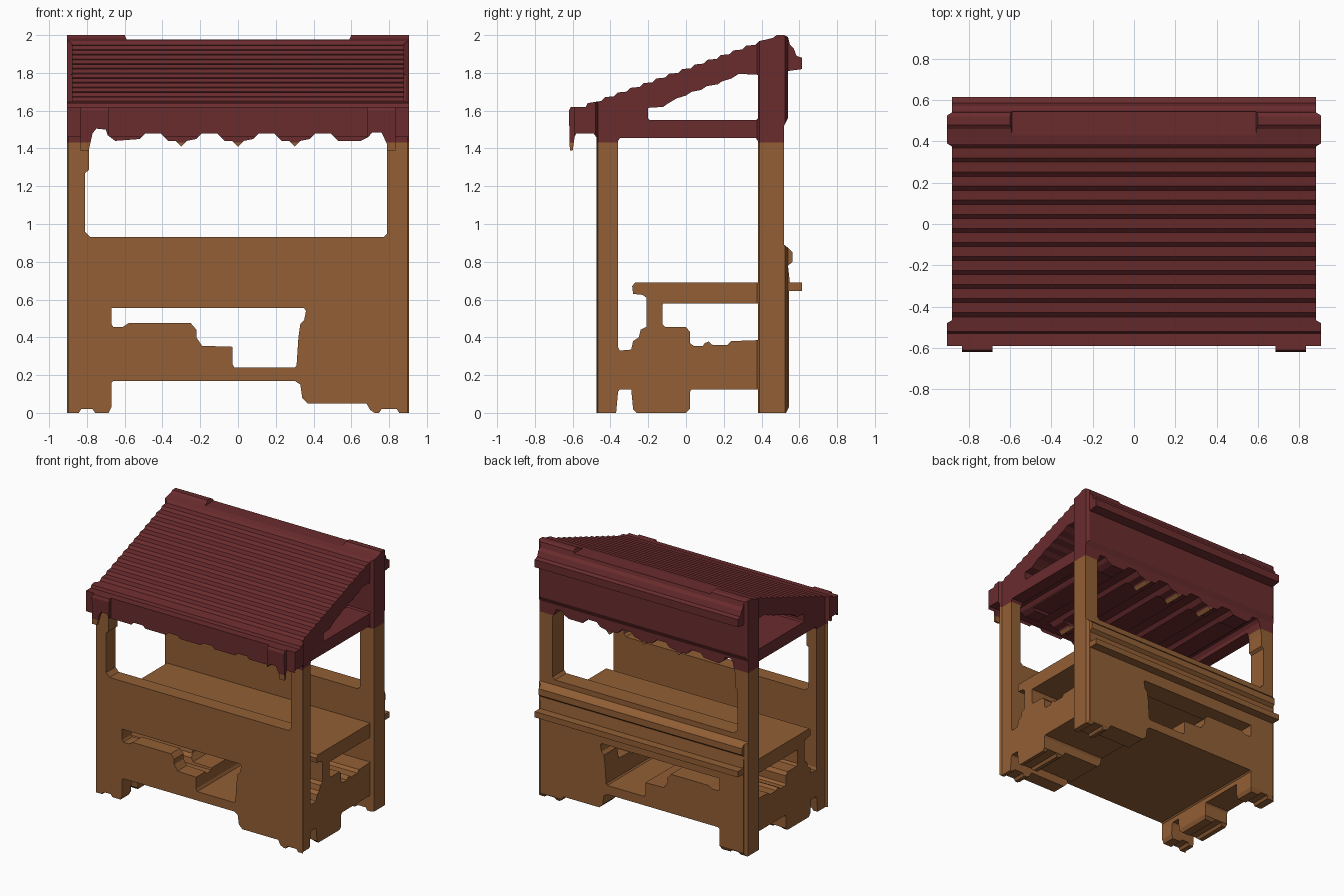
import bpy
import bmesh
from mathutils import Vector

cube = bpy.data.objects.get("Cube")
if cube:
    bpy.data.objects.remove(cube, do_unlink=True)


def material(name, rgb):
    mat = bpy.data.materials.new(name)
    mat.use_nodes = True
    mat.diffuse_color = (*rgb, 1)
    mat.node_tree.nodes["Principled BSDF"].inputs["Base Color"].default_value = (*rgb, 1)
    return mat


wood = material("warm brown wood", (0.287, 0.114, 0.036))
paint = material("dark red paint", (0.144, 0.025, 0.027))


def prism(name, outline, axis, half):
    """Extrude a 2D outline both ways along one axis."""
    place = {"x": lambda a, b, d: (d, a, b),
             "y": lambda a, b, d: (a, d, b),
             "z": lambda a, b, d: (a, b, d)}[axis]
    bm = bmesh.new()
    base = bm.faces.new([bm.verts.new(place(a, b, -half)) for a, b in outline])
    out = bmesh.ops.extrude_face_region(bm, geom=[base], use_keep_orig=True)
    moved = [g for g in out["geom"] if isinstance(g, bmesh.types.BMVert)]
    bmesh.ops.translate(bm, verts=moved, vec=Vector(place(0, 0, 2 * half)))
    bmesh.ops.recalc_face_normals(bm, faces=bm.faces[:])
    mesh = bpy.data.meshes.new(name)
    bm.to_mesh(mesh)
    bm.free()
    obj = bpy.data.objects.new(name, mesh)
    bpy.context.scene.collection.objects.link(obj)
    return obj


def combine(target, cutter, operation):
    """Apply one boolean and discard its cutter."""
    cutter.hide_render = True
    mod = target.modifiers.new("cut", "BOOLEAN")
    mod.operation, mod.solver, mod.object = operation, "EXACT", cutter
    bpy.context.view_layer.update()
    graph = bpy.context.evaluated_depsgraph_get()
    mesh = bpy.data.meshes.new_from_object(target.evaluated_get(graph))
    target.modifiers.clear()
    target.data = mesh
    bpy.data.objects.remove(cutter, do_unlink=True)


# Side profile: feet, counter ledge at the back, ridge, stepped roof, fascia
def slope(y):
    return 1.64 + (y + 0.5) * 0.364


steps = []
for i in range(13):
    y = 0.375 - 0.068 * i
    steps += [(y + 0.012, slope(y) + 0.01), (y - 0.008, slope(y) - 0.01)]

side = [(-.475, 0), (-.37, 0), (-.36, .11), (-.35, .125), (-.29, .125), (-.28, .02),
        (-.26, 0), (0, 0), (.02, .02), (.02, .11), (.03, .125), (.38, .125), (.38, 0),
        (.53, 0), (.545, .03), (.545, .645), (.615, .645), (.615, .69), (.55, .69),
        (.54, .78), (.565, .8), (.565, .85), (.545, .87), (.52, .89), (.52, 1.52),
        (.54, 1.56), (.54, 1.81), (.615, 1.82), (.615, 1.88), (.585, 1.89), (.57, 1.93),
        (.55, 1.95), (.54, 1.99), (.52, 2), (.48, 2), (.46, 1.985), (.42, 1.975)]
side += steps
side += [(-.52, 1.64), (-.53, 1.62), (-.61, 1.62), (-.62, 1.6), (-.615, 1.39),
         (-.6, 1.39), (-.59, 1.46), (-.58, 1.48), (-.49, 1.48), (-.475, 1.46)]
stall = prism("stall", side, "x", 1.2)

# Side openings: serving space, shelf space and gable
serving = [(-.36, .35), (-.35, .33), (-.29, .335), (-.28, .38), (-.25, .4), (-.24, .44),
           (-.21, .455), (-.21, .61), (-.23, .625), (-.28, .63), (-.285, .67),
           (-.27, .69), (.38, .69), (.38, 1.44), (.37, 1.455), (-.35, 1.455), (-.36, 1.44)]
shelf = [(-.12, .58), (.38, .58), (.38, .385), (.24, .38), (.22, .36), (.14, .36),
         (.12, .378), (.1, .37), (.09, .355), (.04, .355), (.02, .37), (.02, .43),
         (0, .455), (-.11, .455), (-.125, .47), (-.125, .57)]
gable = [(-.2, 1.56), (-.19, 1.55), (.37, 1.55), (.38, 1.56), (.38, 1.79), (.28, 1.795),
         (.24, 1.77), (.19, 1.755), (.17, 1.74), (.11, 1.73), (.08, 1.71), (.03, 1.7),
         (0, 1.68), (-.05, 1.665), (-.1, 1.635), (-.12, 1.62), (-.2, 1.615)]
for outline in (serving, shelf, gable):
    combine(stall, prism("side_opening", outline, "x", 1.4), "DIFFERENCE")

# Front profile: uneven feet and raised ridge ends
front = [(-.95, -.01), (-.85, -.01), (-.83, .02), (-.77, .02), (-.75, -.01), (-.69, -.01),
         (-.67, .03), (-.67, .16), (-.66, .17), (.3, .17), (.33, .15), (.34, .08),
         (.37, .05), (.68, .05), (.7, .015), (.74, -.01), (.76, .02), (.84, .02),
         (.86, -.01), (.95, -.01), (.95, 2.05), (.62, 2.05), (.59, 1.977),
         (-.59, 1.977), (-.62, 2.05), (-.95, 2.05)]
combine(stall, prism("front_outline", front, "y", 1), "INTERSECT")

# Front window, with a scalloped valance along its top
valance = [(.65, 1.44)]
for i in range(4):
    x = 0.45 - 0.3 * i
    valance += [(x + .08, 1.44), (x + .04, 1.48), (x - .04, 1.48), (x - .07, 1.45)]
    if i < 3:
        valance += [(x - .12, 1.44), (x - .15, 1.41), (x - .18, 1.44)]
window = [(-.81, .96), (-.78, .93), (.77, .93), (.79, .95), (.79, 1.42), (.76, 1.485),
          (.71, 1.485), (.69, 1.46)]
window += valance
window += [(-.65, 1.44), (-.69, 1.47), (-.7, 1.5), (-.75, 1.505), (-.77, 1.48),
           (-.79, 1.39), (-.79, 1.285), (-.81, 1.27)]
hatch = [(-.67, .555), (.35, .555), (.36, .54), (.35, .49), (.33, .47), (.32, .4),
         (.31, .25), (.3, .24), (-.02, .24), (-.03, .26), (-.03, .35), (-.19, .355),
         (-.22, .4), (-.22, .44), (-.25, .475), (-.58, .475), (-.61, .455),
         (-.66, .455), (-.67, .47)]
for outline in (window, hatch):
    combine(stall, prism("front_opening", outline, "y", 1.2), "DIFFERENCE")

# Plan: wider ends at the back posts and fascia, two front tabs
half_plan = [(.685, -.65), (.833, -.65), (.833, -.59), (.905, -.59), (.905, -.48),
             (.88, -.465), (.88, .375), (.905, .39), (.905, .525), (.88, .54), (.88, .66)]
half_plan.insert(0, (.685, -.59))
plan = half_plan + [(-x, y) for x, y in reversed(half_plan)]
combine(stall, prism("plan_outline", plan, "z", 2.5), "INTERSECT")


def part(name, mat, *planes):
    """Copy the region of the stall behind the given planes."""
    bm = bmesh.new()
    bm.from_mesh(stall.data)
    bmesh.ops.triangulate(bm, faces=bm.faces[:])
    for point, normal in planes:
        bmesh.ops.bisect_plane(bm, geom=bm.verts[:] + bm.edges[:] + bm.faces[:],
                               plane_co=point, plane_no=normal, clear_outer=True)
    mesh = bpy.data.meshes.new(name)
    bm.to_mesh(mesh)
    bm.free()
    mesh.materials.clear()
    mesh.materials.append(mat)
    for poly in mesh.polygons:
        poly.material_index = 0
        poly.use_smooth = False
    bpy.context.scene.collection.objects.link(bpy.data.objects.new(name, mesh))


# Red canopy above the paint line, brown frames and counter below it
line, front_y, back_y = (0, 0, 1.432), (0, -.355, 0), (0, .375, 0)
up, down, fore, aft = (0, 0, 1), (0, 0, -1), (0, -1, 0), (0, 1, 0)
part("canopy", paint, (line, down))
part("front_frame", wood, (line, up), (front_y, aft))
part("back_frame", wood, (line, up), (back_y, fore))
part("counter_and_shelf", wood, (line, up), (front_y, fore), (back_y, aft))
bpy.data.objects.remove(stall, do_unlink=True)
